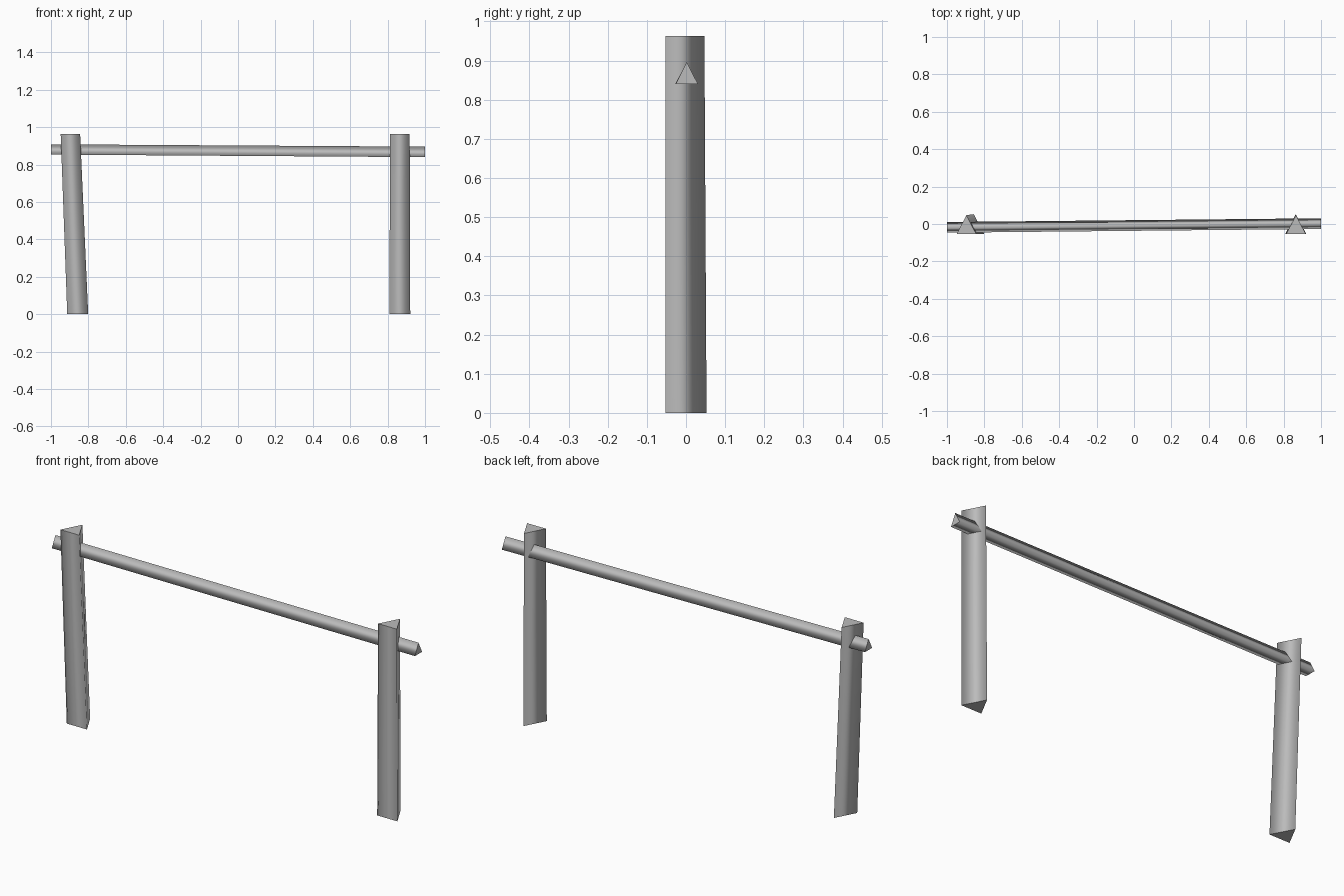
import bpy
from mathutils import Vector

cube = bpy.data.objects.get("Cube")
if cube:
    bpy.data.objects.remove(cube, do_unlink=True)

grey = bpy.data.materials.new("plain grey")
grey.use_nodes = True
colour = (0.5, 0.5, 0.5, 1)
grey.diffuse_color = colour
grey.node_tree.nodes["Principled BSDF"].inputs["Base Color"].default_value = colour


def triangle(centre, across, up, width, height):
    """Base corner, base corner and apex, around the box centre."""
    c, a, u = Vector(centre), Vector(across) * width / 2, Vector(up) * height / 2
    return [c - a - u, c + a - u, c + u]


def prism(name, start, end):
    """Three-sided bar with smooth sides and flat end caps."""
    mesh = bpy.data.meshes.new(name)
    sides = [(i, (i + 1) % 3, (i + 1) % 3 + 3, i + 3) for i in range(3)]
    mesh.from_pydata(start + end, [], sides + [(2, 1, 0), (3, 4, 5)])
    for face in mesh.polygons:
        face.use_smooth = len(face.vertices) == 4
    mesh.materials.append(grey)
    obj = bpy.data.objects.new(name, mesh)
    bpy.context.collection.objects.link(obj)
    return obj


X, Y, Z = (1, 0, 0), (0, 1, 0), (0, 0, 1)

# Upright posts, flat side to the front, slightly tapered
for name, foot_x, head_x in (("right_post", -0.857, -0.896),
                             ("left_post", 0.865, 0.866)):
    prism(name,
          triangle((foot_x, 0, 0), X, Y, 0.112, 0.105),
          triangle((head_x, -0.003, 0.963), X, Y, 0.104, 0.1))

# Cross rail, ridge upward, running through both posts
prism("cross_rail",
      triangle((-1, -0.018, 0.881), Y, Z, 0.057, 0.055),
      triangle((1, 0.002, 0.868), Y, Z, 0.057, 0.056))
